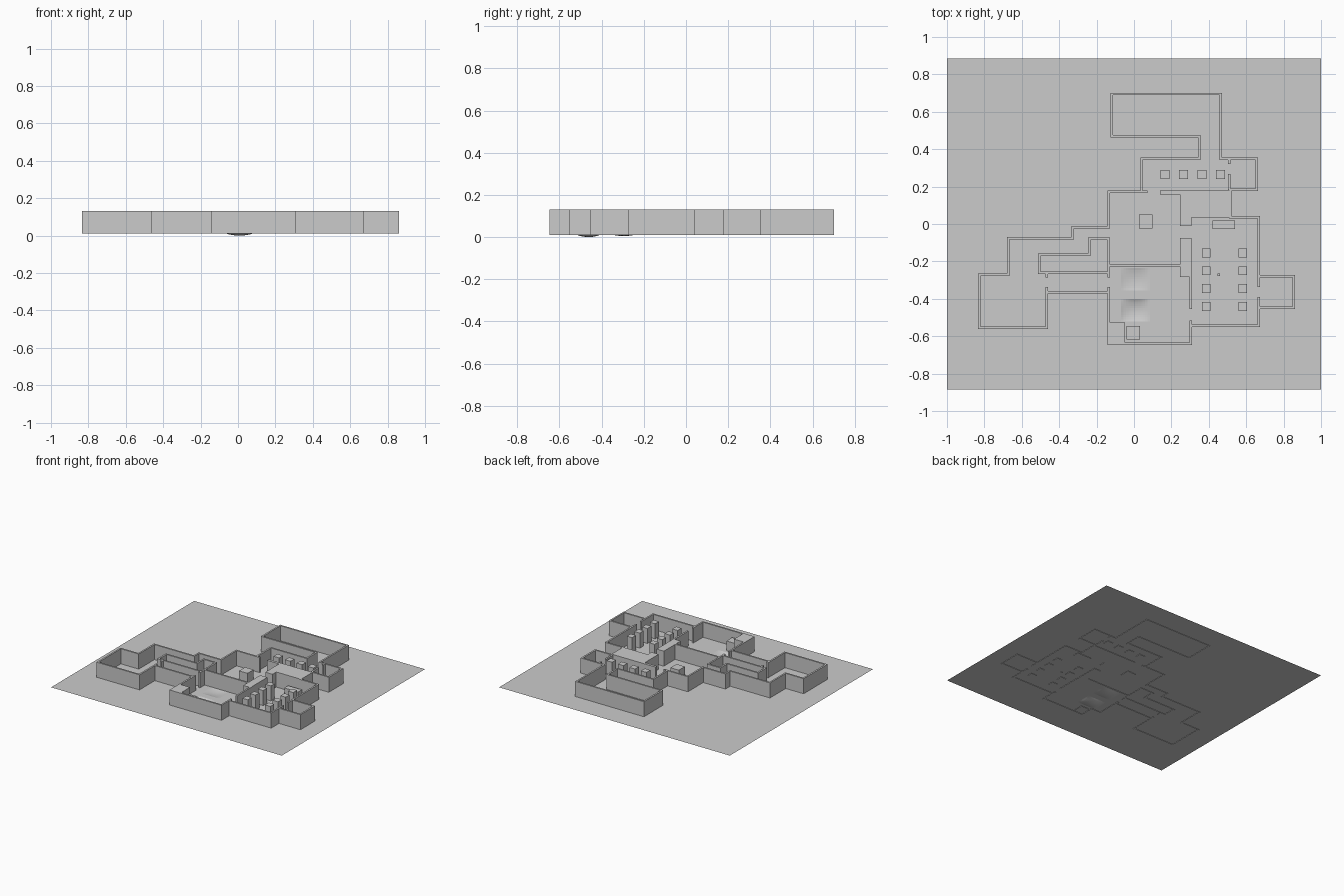
import bpy, bmesh, math
from mathutils import Vector

if "Cube" in bpy.data.objects:
    bpy.data.objects.remove(bpy.data.objects["Cube"])

FLOOR, BASE, TOP = 0.013, 0.010, 0.131
THICK = 0.013


def finish(name, bm):
    bmesh.ops.recalc_face_normals(bm, faces=bm.faces)
    me = bpy.data.meshes.new(name)
    bm.to_mesh(me)
    bm.free()
    ob = bpy.data.objects.new(name, me)
    bpy.context.collection.objects.link(ob)
    return ob


def prism(name, pts, z0=BASE, z1=TOP):
    """Solid block from a plan outline."""
    bm = bmesh.new()
    face = bm.faces.new([bm.verts.new((x, y, z0)) for x, y in pts])
    top = bmesh.ops.extrude_face_region(bm, geom=[face], use_keep_orig=True)
    verts = [v for v in top["geom"] if isinstance(v, bmesh.types.BMVert)]
    bmesh.ops.translate(bm, verts=verts, vec=(0, 0, z1 - z0))
    return finish(name, bm)


def box(name, x0, x1, y0, y1, z0=BASE, z1=TOP):
    return prism(name, [(x0, y0), (x1, y0), (x1, y1), (x0, y1)], z0, z1)


def wall(name, pts, closed=False):
    """Thin wall along a centre line, with mitred corners."""
    bm = bmesh.new()
    p = [Vector(q) for q in pts]
    n = len(p)
    rings = []
    for i in range(n):
        dirs = []
        if closed or i > 0:
            dirs.append((p[i] - p[i - 1]).normalized())
        if closed or i < n - 1:
            dirs.append((p[(i + 1) % n] - p[i]).normalized())
        off = Vector((0, 0))
        normals = [Vector((-d.y, d.x)) for d in dirs]
        off = sum(normals, off)
        off *= THICK / 2 / off.dot(normals[0])
        a, b = p[i] + off, p[i] - off
        rings.append([bm.verts.new((v.x, v.y, z)) for v, z in
                      ((a, BASE), (b, BASE), (b, TOP), (a, TOP))])
    for i in range(n if closed else n - 1):
        r, s = rings[i], rings[(i + 1) % n]
        for k in range(4):
            m = (k + 1) % 4
            bm.faces.new((r[k], r[m], s[m], s[k]))
    if not closed:
        bm.faces.new(rings[0])
        bm.faces.new(rings[-1])
    return finish(name, bm)


# Ground sheet with two shallow pits
def spread(a, b, n):
    return [a + (b - a) * i / n for i in range(n + 1)]


def ground_z(x, y):
    z = FLOOR
    for cy, depth in ((-0.295, 0.008), (-0.462, 0.013)):
        u, v = (x - 0.008) / 0.077, (y - cy) / 0.06
        if abs(u) < 1 and abs(v) < 1:
            z -= depth * math.cos(u * math.pi / 2) ** 0.8 * math.cos(v * math.pi / 2) ** 0.8
    return z


bm = bmesh.new()
xs = [-1] + spread(-0.069, 0.085, 12) + [1]
ys = [-0.886] + spread(-0.522, -0.402, 10) + spread(-0.355, -0.235, 10) + [0.886]
grid = [[bm.verts.new((x, y, ground_z(x, y))) for x in xs] for y in ys]
for j in range(len(ys) - 1):
    for i in range(len(xs) - 1):
        bm.faces.new((grid[j][i], grid[j][i + 1], grid[j + 1][i + 1], grid[j + 1][i]))
finish("ground", bm)

# Outer wall around all the rooms
wall("outer_wall", [
    (-.12, .695), (.463, .695), (.463, .35), (.657, .35), (.657, .183), (.515, .183),
    (.515, .036), (.667, .036), (.667, -.28), (.853, -.28), (.853, -.448), (.667, -.448),
    (.667, -.545), (.303, -.545), (.303, -.64), (-.135, -.64), (-.135, -.365),
    (-.467, -.365), (-.467, -.555), (-.827, -.555), (-.827, -.272), (-.672, -.272),
    (-.672, -.077), (-.327, -.077), (-.327, -.018), (-.135, -.018), (-.135, .172),
    (.04, .172), (.04, .35), (.35, .35), (.35, .47), (-.12, .47)], closed=True)

# Hollow core between the two west corridors
wall("corridor_core_wall", [
    (-.507, -.165), (-.24, -.165), (-.24, -.08), (-.135, -.08),
    (-.135, -.26), (-.507, -.26)], closed=True)

# Inner walls, split at the doorways
wall("middle_wall", [(-.135, -.222), (.25, -.222)])
inner = [(.51, .183, .51, .267), (.51, .32, .51, .35),
         (.667, -.28, .667, -.338), (.667, -.39, .667, -.448),
         (.303, -.275, .303, -.455), (.303, -.515, .303, -.545),
         (-.135, -.255, -.135, -.287), (-.135, -.338, -.135, -.365),
         (-.467, -.26, -.467, -.287), (-.467, -.338, -.467, -.365)]
for i, (x0, y0, x1, y1) in enumerate(inner):
    wall(f"door_wall_{i + 1}", [(x0, y0), (x1, y1)])
wall("north_door_wall", [(.04, .172), (.072, .172)])

# Solid masonry between rooms
prism("north_solid_block", [
    (.14, .158), (.245, .158), (.245, -.012), (.307, -.012), (.307, .035),
    (.519, .035), (.519, .178), (.14, .178)])
box("east_solid_block", .245, .307, -.284, -.075)
box("south_corner_block", -.138, -.047, -.64, -.527)

# Pillars of the two halls
for i, x in enumerate((.165, .264, .364, .462)):
    box(f"north_pillar_{i + 1}", x - .024, x + .024, .24, .288)
for i, x in enumerate((.387, .582)):
    for j, y in enumerate((-.155, -.25, -.345, -.44)):
        box(f"hall_pillar_{i + 1}_{j + 1}", x - .023, x + .023, y - .024, y + .024)

# Loose blocks on the floors
box("centre_cube", .027, .1, -.025, .05, BASE, .088)
box("south_cube", -.04, .032, -.618, -.546, BASE, .088)
box("hall_table", .42, .54, -.027, .02, BASE, .06)
box("small_marker", .447, .46, -.277, -.264, BASE, .03)
